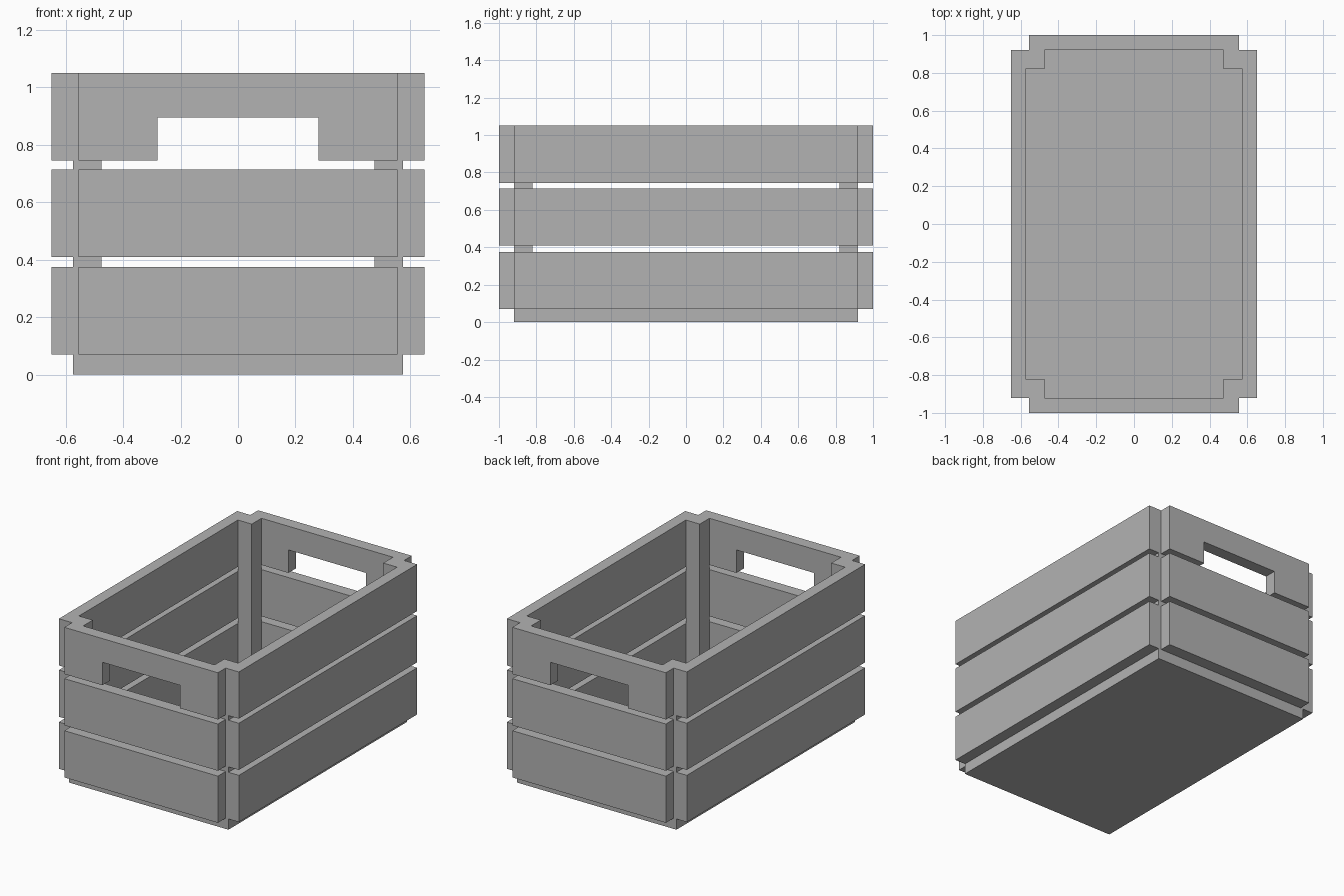
import bpy
import bmesh

if "Cube" in bpy.data.objects:
    bpy.data.objects.remove(bpy.data.objects["Cube"], do_unlink=True)

# Single flat grey for the whole crate
GREY = (0.45, 0.45, 0.45, 1)
grey = bpy.data.materials.new("plain_grey")
grey.use_nodes = True
grey.diffuse_color = GREY
grey.node_tree.nodes["Principled BSDF"].inputs["Base Color"].default_value = GREY

# Main dimensions
IN_X, IN_Y = 0.575, 0.92       # half size of the base
OUT_X, OUT_Y = 0.65, 1.0       # outer faces of the slats
END_X = 0.555                  # half width of the end slats
BASE_TOP, TOP = 0.07, 1.05
POST = 0.1
SLAT_H = 0.305
ROWS = {"lower": 0.07, "middle": 0.41, "upper": 0.745}
HANDLE_X, HANDLE_H = 0.28, 0.15


def add_prism(name, outline, lift, depth):
    """Extrude a flat outline, placed by lift(), along depth."""
    bm = bmesh.new()
    face = bm.faces.new([bm.verts.new(lift(a, b)) for a, b in outline])
    moved = bmesh.ops.extrude_face_region(bm, geom=[face])["geom"]
    verts = [v for v in moved if isinstance(v, bmesh.types.BMVert)]
    bmesh.ops.translate(bm, verts=verts, vec=depth)
    bmesh.ops.recalc_face_normals(bm, faces=bm.faces)
    mesh = bpy.data.meshes.new(name)
    bm.to_mesh(mesh)
    bm.free()
    mesh.materials.append(grey)
    obj = bpy.data.objects.new(name, mesh)
    bpy.context.collection.objects.link(obj)
    return obj


def add_box(name, x, y, z):
    """Box spanning the given (low, high) pairs."""
    outline = [(x[0], y[0]), (x[1], y[0]), (x[1], y[1]), (x[0], y[1])]
    return add_prism(name, outline, lambda a, b: (a, b, z[0]), (0, 0, z[1] - z[0]))


# Base board
add_box("base_board", (-IN_X, IN_X), (-IN_Y, IN_Y), (0, BASE_TOP))

# Corner posts
for sx, side in ((-1, "right"), (1, "left")):
    for sy, end in ((-1, "front"), (1, "back")):
        add_box(f"{end}_{side}_post",
                sorted((sx * (IN_X - POST), sx * IN_X)),
                sorted((sy * (IN_Y - POST), sy * IN_Y)),
                (BASE_TOP, TOP))

# Slats in three rows around the crate
for row, z in ROWS.items():
    top = z + SLAT_H
    for s, side in ((-1, "right"), (1, "left")):
        add_box(f"{row}_{side}_slat", sorted((s * IN_X, s * OUT_X)),
                (-IN_Y, IN_Y), (z, top))
    for s, end in ((-1, "front"), (1, "back")):
        outline = [(END_X, z), (END_X, top), (-END_X, top), (-END_X, z)]
        # Hand hold notched into the lower edge of the upper end slats
        if row == "upper":
            notch = z + HANDLE_H
            outline += [(-HANDLE_X, z), (-HANDLE_X, notch),
                        (HANDLE_X, notch), (HANDLE_X, z)]
        add_prism(f"{row}_{end}_slat", outline,
                  lambda a, b: (a, s * IN_Y, b), (0, s * (OUT_Y - IN_Y), 0))
